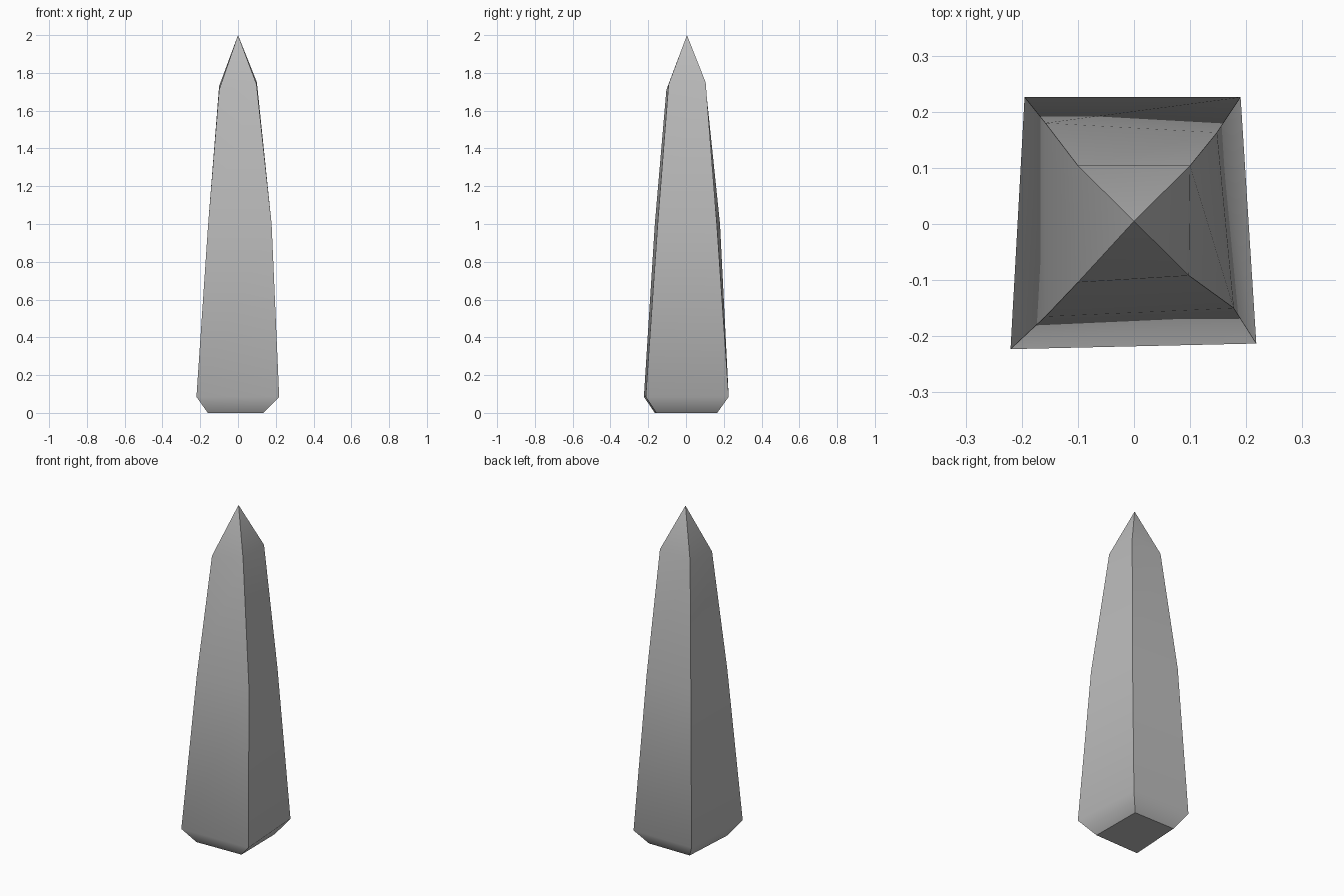
import bpy
import bmesh
import math

cube = bpy.data.objects.get("Cube")
if cube:
    bpy.data.objects.remove(cube, do_unlink=True)

# Plain grey stone
stone = bpy.data.materials.new("grey_stone")
stone.use_nodes = True
colour = (0.5, 0.5, 0.5, 1)
stone.diffuse_color = colour
stone.node_tree.nodes["Principled BSDF"].inputs["Base Color"].default_value = colour

# Slightly irregular four-sided rings, from the foot up to the shoulder
rings = [
    [(-0.16, -0.165, 0), (0.133, -0.157, 0), (0.13, 0.165, 0), (-0.14, 0.165, 0)],
    [(-0.22, -0.223, 0.085), (0.218, -0.213, 0.085), (0.19, 0.226, 0.085), (-0.195, 0.226, 0.085)],
    [(-0.158, -0.165, 1), (0.178, -0.15, 1), (0.148, 0.163, 1), (-0.158, 0.18, 1)],
    [(-0.1, -0.104, 1.71), (0.098, -0.092, 1.74), (0.1, 0.104, 1.75), (-0.1, 0.104, 1.73)],
]

bm = bmesh.new()
loops = [[bm.verts.new(p) for p in ring] for ring in rings]
apex = bm.verts.new((0, 0.005, 2))

# Foot, tapering sides and pointed tip
bm.faces.new(reversed(loops[0]))
for low, high in zip(loops, loops[1:]):
    for i in range(4):
        j = (i + 1) % 4
        bm.faces.new((low[i], low[j], high[j], high[i]))
for i in range(4):
    bm.faces.new((loops[-1][i], loops[-1][(i + 1) % 4], apex))

mesh = bpy.data.meshes.new("stone_spire")
bm.to_mesh(mesh)
bm.free()
mesh.materials.append(stone)
spire = bpy.data.objects.new("stone_spire", mesh)
bpy.context.collection.objects.link(spire)

# Soft along each side, crisp at the corners and foot
bpy.ops.object.select_all(action="DESELECT")
spire.select_set(True)
bpy.context.view_layer.objects.active = spire
bpy.ops.object.shade_smooth_by_angle(angle=math.radians(46))
